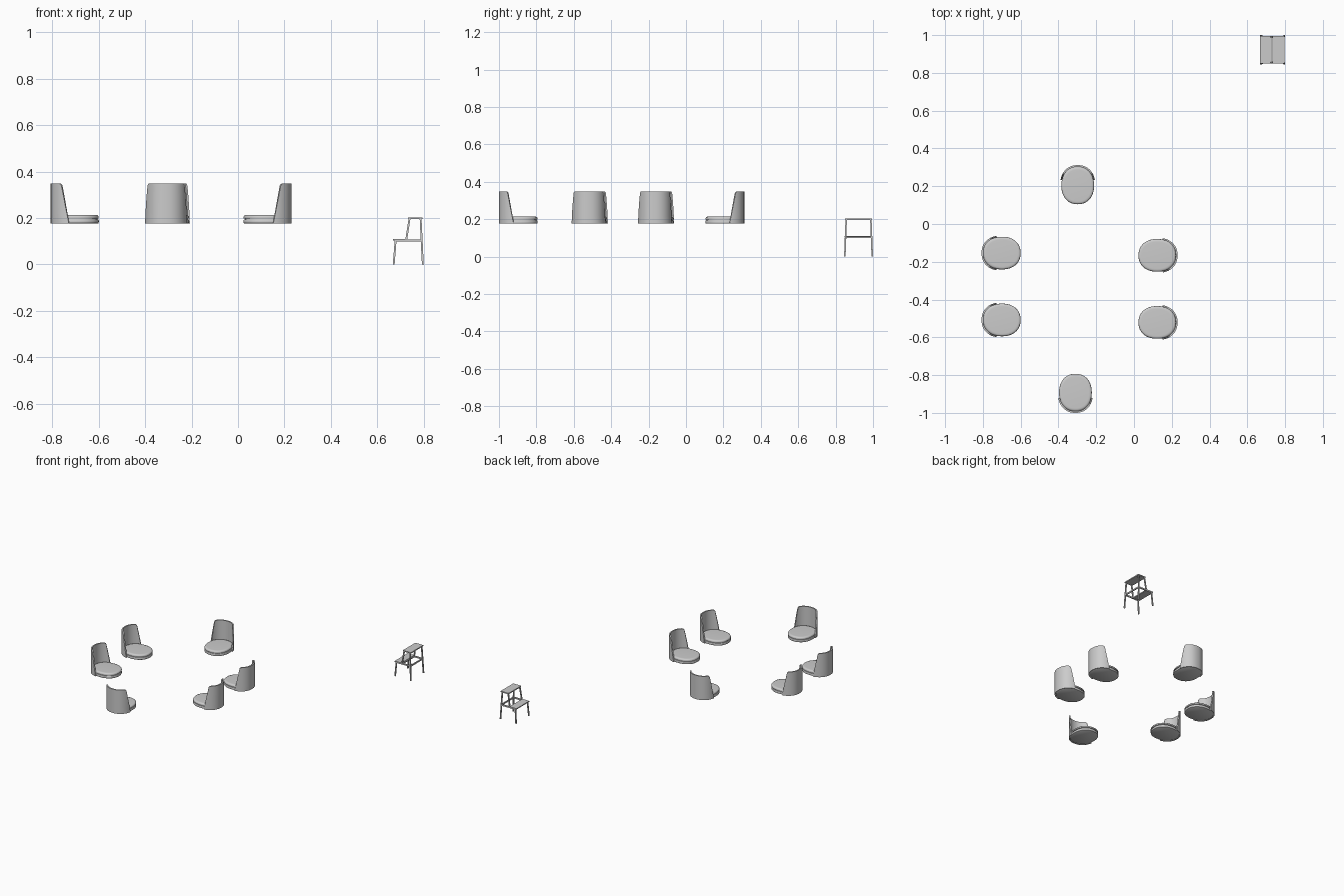
import bpy, bmesh, math
from mathutils import Vector

if "Cube" in bpy.data.objects:
    bpy.data.objects.remove(bpy.data.objects["Cube"])

A, B = 0.1035, 0.0925        # chair footprint half length / half width
POW = 2 / 2.2                # slightly squared ellipse
Z0, Z1 = 0.176, 0.349        # underside of chair, top of backrest


def outline(ang, a, b):
    c, s = math.cos(ang), math.sin(ang)
    return (-a * math.copysign(abs(c) ** POW, c), b * math.copysign(abs(s) ** POW, s))


def add_object(name, bm):
    bmesh.ops.recalc_face_normals(bm, faces=bm.faces)
    me = bpy.data.meshes.new(name)
    bm.to_mesh(me)
    bm.free()
    ob = bpy.data.objects.new(name, me)
    bpy.context.collection.objects.link(ob)
    return ob


def smooth(ob, angle=40):
    bpy.ops.object.select_all(action='DESELECT')
    ob.select_set(True)
    bpy.context.view_layer.objects.active = ob
    bpy.ops.object.shade_smooth_by_angle(angle=math.radians(angle))


def make_seat():
    # base pad and cushion, lofted as one stack with a recessed seam
    rings = [(0.004, 0.176), (0.001, 0.178), (0, 0.182), (0, 0.190), (0.002, 0.193),
             (0.006, 0.194), (0.006, 0.197), (0.001, 0.198), (0, 0.202), (0.001, 0.207),
             (0.004, 0.211), (0.009, 0.213), (0.016, 0.2135)]
    bm = bmesh.new()
    n = 64
    rows = []
    for inset, z in rings:
        row = []
        for i in range(n):
            x, y = outline(2 * math.pi * i / n, A - 0.0045 - inset, B - 0.006 - inset)
            row.append(bm.verts.new((x + 0.0045, y, z)))
        rows.append(row)
    for r, s in zip(rows, rows[1:]):
        for i in range(n):
            j = (i + 1) % n
            bm.faces.new((r[i], r[j], s[j], s[i]))
    bm.faces.new(rows[0][::-1])
    bm.faces.new(rows[-1])
    ob = add_object("seat", bm)
    smooth(ob)
    return ob


def make_backrest():
    # upright curved shell whose front edges lean back, corners rounded at the top
    bm = bmesh.new()
    n, t = 40, 0.009
    levels = [0, 0.25, 0.5, 0.75, 0.93, 0.96, 0.98, 0.993, 1]
    inner, outer = [], []
    for f in levels:
        depth = 0.078 - 0.034 * f
        if f > 0.93:
            k = (f - 0.93) / 0.07
            depth -= 0.012 * (1 - math.sqrt(max(0, 1 - k * k)))
        lim = math.acos((1 - depth / A) ** (1 / POW))
        z = Z0 + (Z1 - Z0) * f
        for rows, d in ((outer, 0), (inner, t)):
            pts = [outline(lim * (2 * i / n - 1), A - d, B - d) for i in range(n + 1)]
            rows.append([bm.verts.new((x, y, z)) for x, y in pts])
    for rows in (outer, inner):
        for r, s in zip(rows, rows[1:]):
            for i in range(n):
                bm.faces.new((r[i], r[i + 1], s[i + 1], s[i]))
    for k in (0, -1):
        for i in range(n):
            bm.faces.new((outer[k][i], outer[k][i + 1], inner[k][i + 1], inner[k][i]))
    for k in (0, -1):
        for j in range(len(levels) - 1):
            bm.faces.new((outer[j][k], outer[j + 1][k], inner[j + 1][k], inner[j][k]))
    ob = add_object("backrest", bm)
    smooth(ob)
    return ob


# six chairs around an absent table: centre x, centre y, turn
H = math.pi / 2
places = [(-0.7035, -0.154, 0), (-0.7035, -0.508, 0),
          (0.127, -0.166, 2 * H), (0.127, -0.521, 2 * H),
          (-0.298, 0.208, -H), (-0.310, -0.8965, H)]
for part in (make_seat(), make_backrest()):
    for i, (x, y, turn) in enumerate(places):
        ob = part
        if i:
            ob = part.copy()
            bpy.context.collection.objects.link(ob)
        ob.location = (x, y, 0)
        ob.rotation_euler = (0, 0, turn)


# step stool
YC = 0.9225


def prism(name, p, q, sx, sy):
    # square post from p to q with level ends
    bm = bmesh.new()
    ends = [[bm.verts.new(Vector(c) + Vector((u * sx / 2, v * sy / 2, 0)))
             for u, v in ((-1, -1), (1, -1), (1, 1), (-1, 1))] for c in (p, q)]
    bm.faces.new(ends[0])
    bm.faces.new(ends[1])
    for i in range(4):
        j = (i + 1) % 4
        bm.faces.new((ends[0][i], ends[0][j], ends[1][j], ends[1][i]))
    return add_object(name, bm)


def box(name, x0, x1, y0, y1, z0, z1):
    xc, yc = (x0 + x1) / 2, (y0 + y1) / 2
    return prism(name, (xc, yc, z0), (xc, yc, z1), x1 - x0, y1 - y0)


W = 0.008
for s in (-1, 1):
    prism("stool_rear_leg", (0.7965, YC + s * 0.0735, 0), (0.787, YC + s * 0.066, 0.196), W, W)
    prism("stool_front_leg", (0.671, YC + s * 0.0735, 0), (0.679, YC + s * 0.0695, 0.100), W, W)
    prism("stool_upper_post", (0.724, YC + s * 0.0695, 0.100), (0.739, YC + s * 0.066, 0.196), W, W)
    box("stool_side_rail", 0.675, 0.795, YC + s * 0.0695 - 0.004, YC + s * 0.0695 + 0.004, 0.098, 0.108)
box("stool_rear_rail", 0.788, 0.795, YC - 0.07, YC + 0.07, 0.098, 0.108)
box("stool_middle_rail", 0.721, 0.728, YC - 0.07, YC + 0.07, 0.098, 0.106)
box("stool_lower_step", 0.668, 0.722, YC - 0.074, YC + 0.074, 0.102, 0.109)
box("stool_top_step", 0.732, 0.796, YC - 0.072, YC + 0.072, 0.195, 0.203)
